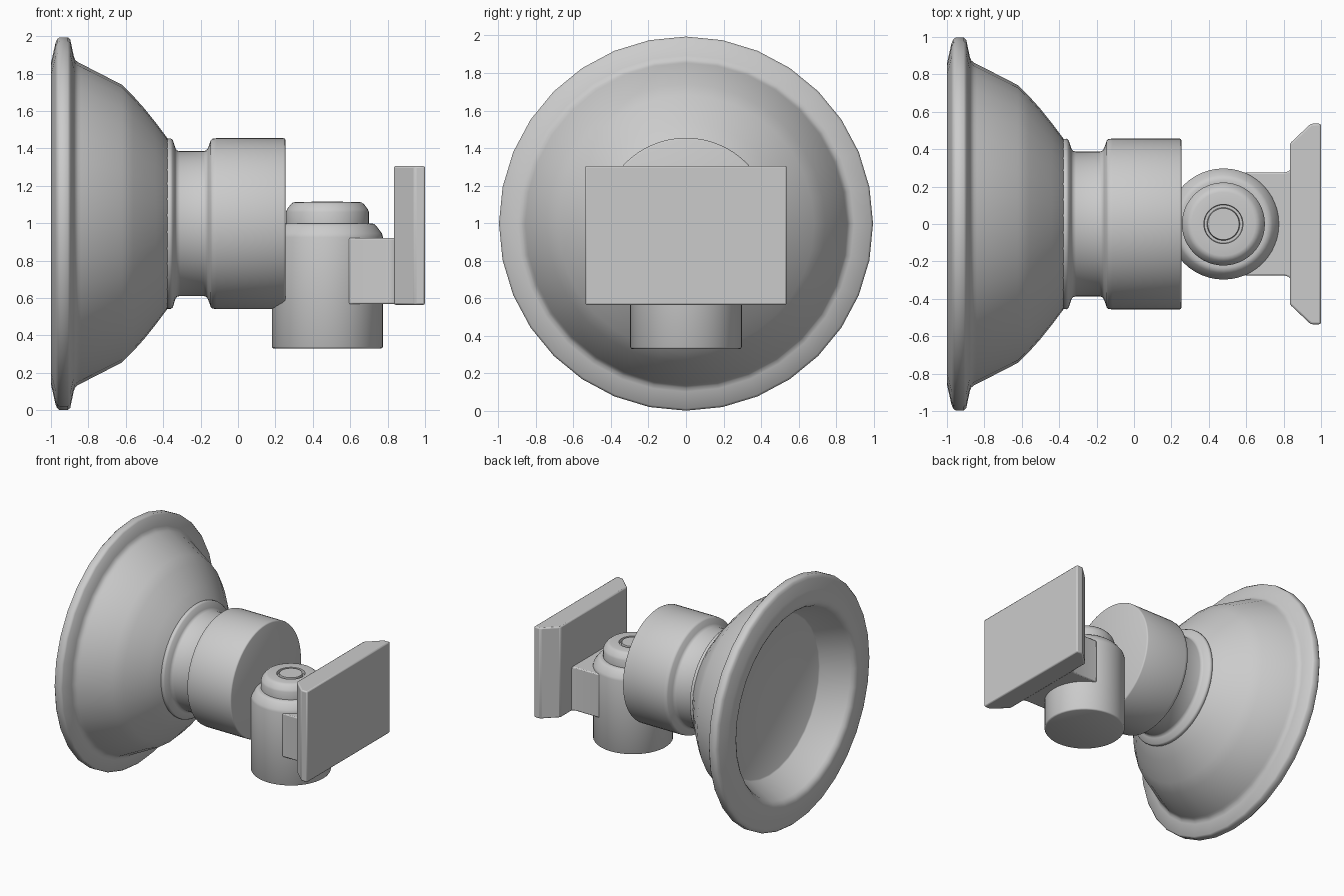
import bpy, bmesh, math
from mathutils import Matrix

if "Cube" in bpy.data.objects:
    bpy.data.objects.remove(bpy.data.objects["Cube"])


def finish(bm, name, angle):
    bmesh.ops.recalc_face_normals(bm, faces=bm.faces)
    me = bpy.data.meshes.new(name)
    bm.to_mesh(me)
    bm.free()
    ob = bpy.data.objects.new(name, me)
    bpy.context.collection.objects.link(ob)
    bpy.ops.object.select_all(action='DESELECT')
    ob.select_set(True)
    bpy.context.view_layer.objects.active = ob
    bpy.ops.object.shade_smooth_by_angle(angle=math.radians(angle))
    return ob


def lathe(name, profile, segs, matrix):
    """Revolve (height, radius) pairs about local z, then place with matrix."""
    bm = bmesh.new()
    verts = [bm.verts.new((r, 0, h)) for h, r in profile]
    edges = [bm.edges.new(p) for p in zip(verts, verts[1:])]
    bmesh.ops.spin(bm, geom=verts + edges, cent=(0, 0, 0), axis=(0, 0, 1),
                   angle=2 * math.pi, steps=segs, use_duplicate=False)
    bmesh.ops.remove_doubles(bm, verts=bm.verts, dist=1e-4)
    bmesh.ops.transform(bm, matrix=matrix, verts=bm.verts)
    return finish(bm, name, 60)


def prism(name, half, z0, z1, bevel):
    """Extrude an outline, mirrored across y = 0, from z0 to z1."""
    bm = bmesh.new()
    outline = half + [(x, -y) for x, y in reversed(half)]
    face = bm.faces.new([bm.verts.new((x, y, z0)) for x, y in outline])
    top = bmesh.ops.extrude_face_region(bm, geom=[face])['geom']
    bmesh.ops.translate(bm, vec=(0, 0, z1 - z0),
                        verts=[v for v in top if isinstance(v, bmesh.types.BMVert)])
    ob = finish(bm, name, 35)
    mod = ob.modifiers.new("bevel", 'BEVEL')
    mod.width, mod.segments = bevel, 2
    mod.limit_method, mod.angle_limit = 'ANGLE', math.radians(30)
    return ob


# Horizontal axis runs along x
along_x = Matrix.Translation((0, 0, 0.998)) @ Matrix.Rotation(math.pi / 2, 4, 'Y')
upright = Matrix.Translation((0.478, 0, 0))

# Flared cup with rounded rim and a recessed flat floor
lathe("flared_cup", [
    (-0.75, 0), (-0.75, 0.64), (-0.757, 0.65), (-0.965, 0.745), (-0.985, 0.76),
    (-0.997, 0.78), (-1.0, 0.80), (-1.0, 0.86), (-0.994, 0.885), (-0.976, 0.965),
    (-0.968, 0.985), (-0.955, 0.996), (-0.91, 0.996), (-0.897, 0.985),
    (-0.878, 0.895), (-0.87, 0.875), (-0.855, 0.862), (-0.84, 0.855),
    (-0.62, 0.742), (-0.56, 0.682), (-0.5, 0.615),
    (-0.44, 0.54), (-0.38, 0.46), (-0.37, 0.44), (-0.37, 0)], 32, along_x)

# Collar, neck and drum
lathe("neck_and_drum", [
    (-0.385, 0), (-0.385, 0.445), (-0.378, 0.455), (-0.36, 0.456), (-0.349, 0.448),
    (-0.335, 0.405), (-0.327, 0.391), (-0.31, 0.387), (-0.185, 0.387),
    (-0.17, 0.391), (-0.16, 0.405), (-0.146, 0.445), (-0.137, 0.454),
    (-0.115, 0.457), (0.243, 0.457), (0.251, 0.454), (0.254, 0.447), (0.254, 0)],
    64, along_x)

# Upright pivot with stepped cap and ring groove
lathe("pivot", [
    (0.33, 0), (0.33, 0.286), (0.333, 0.293), (0.34, 0.297),
    (0.925, 0.297), (0.945, 0.292), (0.985, 0.262), (0.996, 0.25), (1.0, 0.235),
    (1.0, 0.222), (1.06, 0.222), (1.075, 0.216), (1.1, 0.197), (1.11, 0.185),
    (1.114, 0.17), (1.114, 0.105), (1.09, 0.102), (1.09, 0.088),
    (1.116, 0.084), (1.116, 0)], 48, upright)

# Arm from pivot to plate, flaring where it meets the plate
prism("arm", [(0.59, 0.275), (0.805, 0.275), (0.825, 0.282), (0.845, 0.3)],
      0.567, 0.922, 0.008)

# Mounting plate with chamfered sides
prism("mounting_plate", [(0.833, 0.43), (0.945, 0.536), (1.0, 0.536)],
      0.564, 1.306, 0.01)
